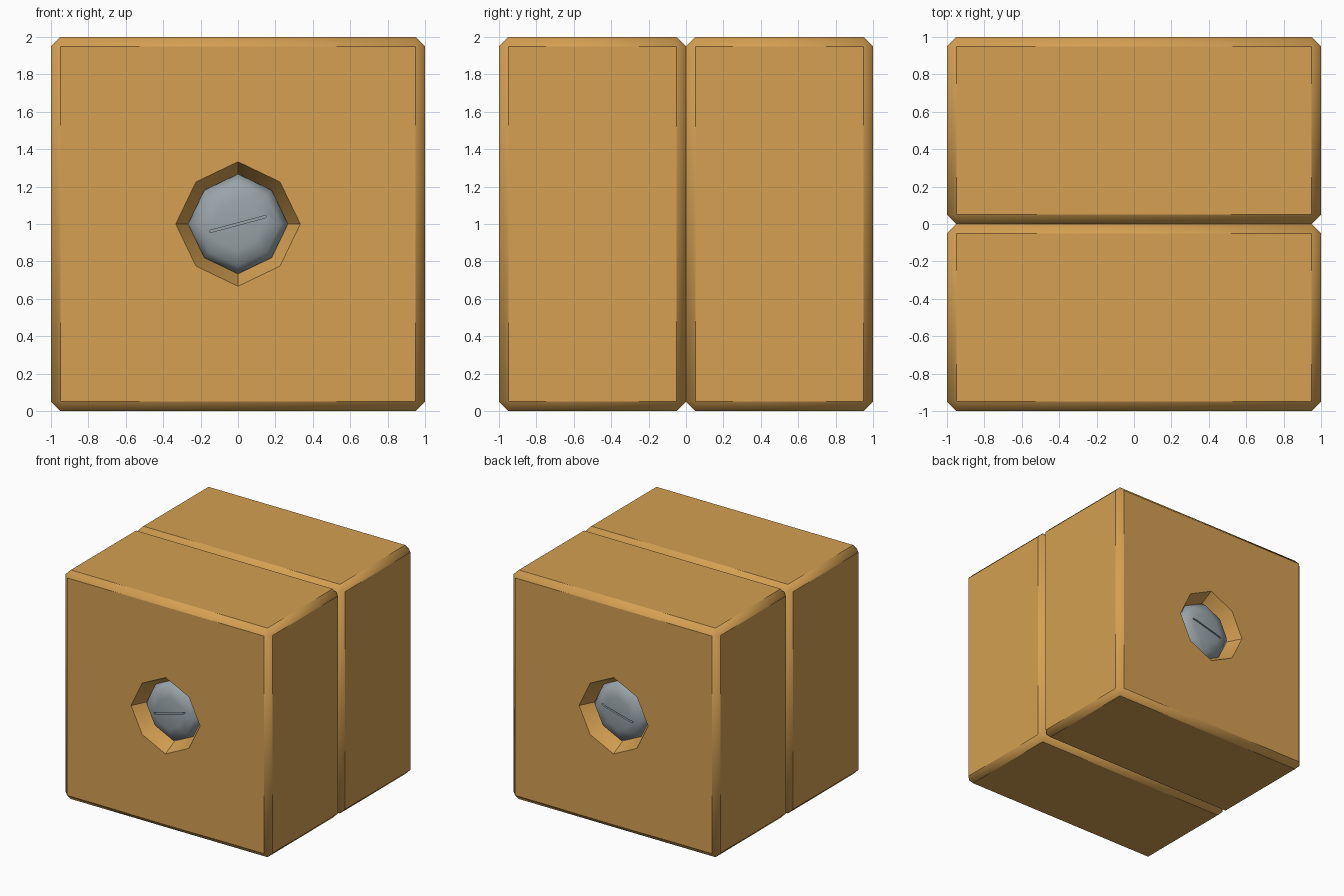
import bpy, bmesh, math
from mathutils import Matrix

if "Cube" in bpy.data.objects:
    bpy.data.objects.remove(bpy.data.objects["Cube"])


def material(name, rgb):
    m = bpy.data.materials.new(name)
    m.diffuse_color = (*rgb, 1)
    m.use_nodes = True
    m.node_tree.nodes["Principled BSDF"].inputs["Base Color"].default_value = m.diffuse_color
    return m


wood = material("warm wood", (0.66, 0.35, 0.085))
steel = material("grey steel", (0.32, 0.37, 0.395))


def make_object(name, bm, mat=None):
    bmesh.ops.recalc_face_normals(bm, faces=bm.faces)
    mesh = bpy.data.meshes.new(name)
    bm.to_mesh(mesh)
    bm.free()
    ob = bpy.data.objects.new(name, mesh)
    bpy.context.collection.objects.link(ob)
    if mat:
        mesh.materials.append(mat)
    return ob


def activate(ob):
    bpy.ops.object.select_all(action='DESELECT')
    ob.select_set(True)
    bpy.context.view_layer.objects.active = ob


def octagon_stack(profile):
    """Closed solid of eight-sided rings (radius, y) around the hole axis."""
    bm = bmesh.new()
    rings = []
    for r, y in profile:
        ring = []
        for i in range(8):
            a = i * math.pi / 4
            k = r * (0.955 if i % 2 else 1.0)
            ring.append(bm.verts.new((k * math.cos(a), y, 1 + k * math.sin(a))))
        rings.append(ring)
    for a, b in zip(rings, rings[1:]):
        for i in range(8):
            j = (i + 1) % 8
            bm.faces.new((a[i], a[j], b[j], b[i]))
    bm.faces.new(rings[0])
    bm.faces.new(rings[-1])
    return bm


def cut(ob, cutter):
    mod = ob.modifiers.new("cut", 'BOOLEAN')
    mod.operation, mod.solver, mod.object = 'DIFFERENCE', 'EXACT', cutter
    activate(ob)
    bpy.ops.object.modifier_apply(modifier=mod.name)
    bpy.data.objects.remove(cutter)


def finish(ob, angle):
    """Mirror the front half to the back and shade it."""
    mod = ob.modifiers.new("mirror", 'MIRROR')
    mod.use_axis = (False, True, False)
    mod.use_mirror_merge = False
    activate(ob)
    bpy.ops.object.modifier_apply(modifier=mod.name)
    bpy.ops.object.shade_smooth_by_angle(angle=math.radians(angle))


# Chamfered half blocks with a tapered octagonal recess
bm = bmesh.new()
bmesh.ops.create_cube(bm, size=1, matrix=Matrix.Translation((0, -0.5, 1)) @ Matrix.Diagonal((2, 1, 2, 1)))
bmesh.ops.bevel(bm, geom=bm.edges[:], offset=0.05, segments=1, affect='EDGES')
block = make_object("wooden_blocks", bm, wood)
slope = (0.333 - 0.267) / 0.13
hole = make_object("recess_cutter", octagon_stack([(0.333 + 0.1 * slope, -1.1), (0.267, -0.87)]))
cut(block, hole)
finish(block, 40)

# Domed bolt heads with a thin tilted slot
bolt = make_object("bolt_heads", octagon_stack(
    [(0.267, -0.86), (0.267, -0.88), (0.225, -0.93), (0.14, -0.95)]), steel)
bm = bmesh.new()
bmesh.ops.create_cube(bm, size=1, matrix=Matrix.Translation((0, -0.95, 1))
                      @ Matrix.Rotation(math.radians(-15), 4, 'Y')
                      @ Matrix.Diagonal((0.31, 0.05, 0.012, 1)))
cut(bolt, make_object("slot_cutter", bm))
finish(bolt, 50)
